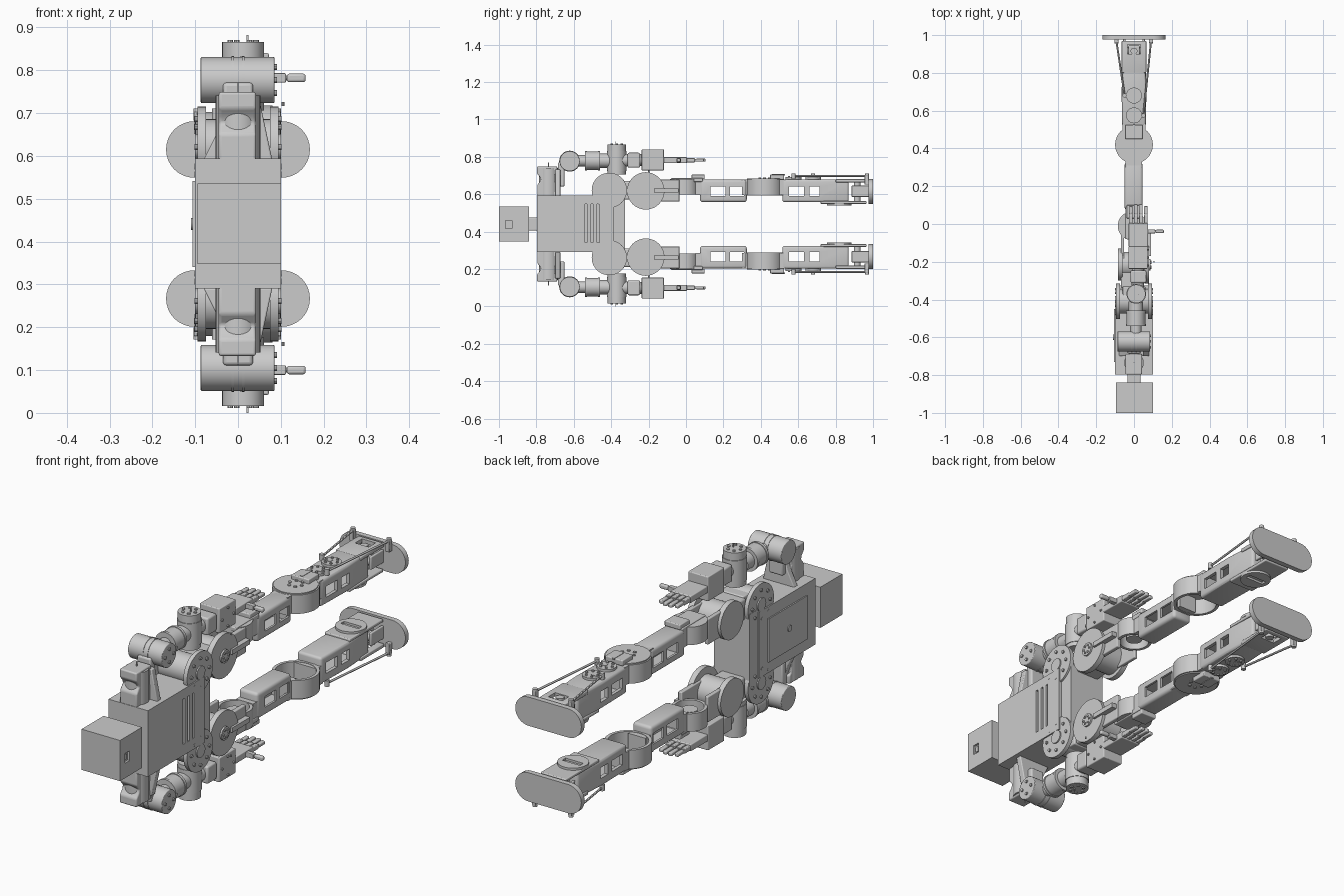
import bpy, bmesh, math
from mathutils import Vector, Matrix

if "Cube" in bpy.data.objects:
    bpy.data.objects.remove(bpy.data.objects["Cube"])

C = 0.441  # height of the symmetry plane; every part uses h = z - C


def finish(name, bm, mirror=True, bevel=0.0, cuts=()):
    bmesh.ops.recalc_face_normals(bm, faces=bm.faces)
    me = bpy.data.meshes.new(name)
    bm.to_mesh(me)
    bm.free()
    ob = bpy.data.objects.new(name, me)
    ob.location.z = C
    bpy.context.collection.objects.link(ob)
    if bevel:
        m = ob.modifiers.new("bevel", 'BEVEL')
        m.width, m.segments = bevel, 3
    for c in cuts:  # cut box-shaped windows, then drop the cutter
        cutter = box("cutter", *c, mirror=False)
        cutter.hide_render = True
        m = ob.modifiers.new("cut", 'BOOLEAN')
        m.operation, m.solver, m.object = 'DIFFERENCE', 'EXACT', cutter
        bpy.context.view_layer.objects.active = ob
        if bevel and "bevel" in ob.modifiers:
            bpy.ops.object.modifier_apply(modifier="bevel")
        bpy.ops.object.modifier_apply(modifier="cut")
        bpy.data.objects.remove(cutter)
    if mirror:
        m = ob.modifiers.new("mirror", 'MIRROR')
        m.use_axis = (False, False, True)
        m.use_mirror_merge = False
    return ob


def box(name, xs, ys, hs, mirror=True, bevel=0.0, cuts=()):
    bm = bmesh.new()
    mid = Vector([(a + b) / 2 for a, b in (xs, ys, hs)])
    size = [abs(b - a) for a, b in (xs, ys, hs)]
    bmesh.ops.create_cube(bm, size=1, matrix=Matrix.Translation(mid) @ Matrix.Diagonal((*size, 1)))
    return finish(name, bm, mirror, bevel, cuts)


def add_rod(bm, p, q, r, r2=None, seg=32):
    p, q = Vector(p), Vector(q)
    rot = (q - p).to_track_quat('Z', 'Y').to_matrix().to_4x4()
    bmesh.ops.create_cone(bm, cap_ends=True, segments=seg, radius1=r, radius2=r if r2 is None else r2,
                          depth=(q - p).length, matrix=Matrix.Translation((p + q) / 2) @ rot)


def rod(name, p, q, r, r2=None, seg=32, mirror=True, bevel=0.0, cuts=()):
    bm = bmesh.new()
    add_rod(bm, p, q, r, r2, seg)
    return finish(name, bm, mirror, bevel, cuts)


def prism(name, pts, axis, lo, hi, mirror=True, bevel=0.0, cuts=()):
    """Extrude an outline along x (y,h points), y (x,h points) or z (x,y points)."""
    place = {'x': lambda a, b, t: (t, a, b), 'y': lambda a, b, t: (a, t, b), 'z': lambda a, b, t: (a, b, t)}[axis]
    bm = bmesh.new()
    f = bm.faces.new([bm.verts.new(place(a, b, lo)) for a, b in pts])
    ext = bmesh.ops.extrude_face_region(bm, geom=[f])
    d = Vector(place(0, 0, hi - lo))
    bmesh.ops.translate(bm, vec=d, verts=[v for v in ext['geom'] if isinstance(v, bmesh.types.BMVert)])
    return finish(name, bm, mirror, bevel, cuts)


def cup(name, x, y, r, h0, h1, wall=0.014, a0=0.0, a1=360.0, floor=True):
    """Open ring (or arc of one) around the z axis, with an outer lid."""
    n, bm = 40, bmesh.new()
    full = a1 - a0 >= 360
    rings = []
    for i in range(n if full else n + 1):
        a = math.radians(a0 + (a1 - a0) * i / n)
        rings.append([bm.verts.new((x + k * math.cos(a), y + k * math.sin(a), h))
                      for k, h in ((r, h0), (r, h1), (r - wall, h1), (r - wall, h0))])
    for i in range(n):
        s, t = rings[i], rings[(i + 1) % len(rings)]
        for j in range(4):
            bm.faces.new((s[j], s[(j + 1) % 4], t[(j + 1) % 4], t[j]))
    if not full:
        bm.faces.new(rings[0])
        bm.faces.new(rings[-1])
    if floor:
        add_rod(bm, (x, y, h1 - 0.012), (x, y, h1), r - wall / 2, seg=40)
    return finish(name, bm)


def bolts(name, centre, ring, axis, depth=0.006, n=6, r=0.007):
    bm = bmesh.new()
    for i in range(n):
        a = 2 * math.pi * i / n
        u, v = ring * math.cos(a), ring * math.sin(a)
        off = Vector((0, u, v)) if axis == 'x' else Vector((u, v, 0))
        d = Vector((depth, 0, 0)) if axis == 'x' else Vector((0, 0, depth))
        p = Vector(centre) + off
        add_rod(bm, p - d, p + d, r, seg=10)
    finish(name, bm)


def stadium(half, r, c=(0, 0), n=16):
    return [(c[0] + s * (half - r) + r * math.cos(a), c[1] + r * math.sin(a))
            for s, st in ((1, -90), (-1, 90))
            for a in [math.radians(st + 180 * i / n) for i in range(n + 1)]]


# head, neck and torso
box("head", (-.095, .1), (-1, -.84), (-.093, .094), mirror=False,
    cuts=[((.09, .11), (-.965, -.93), (-.025, .02))])
box("head_sensor", (.085, .095), (-.955, -.94), (-.015, .01), mirror=False)
box("neck", (-.035, .035), (-.845, -.79), (-.036, .036), mirror=False, bevel=.006)
box("torso", (-.1, .1), (-.797, -.387), (-.151, .153), mirror=False,
    cuts=[((.085, .11), (y - .006, y + .006), (-.1, .108)) for y in (-.535, -.502, -.469)])
box("back_panel", (-.106, -.095), (-.73, -.45), (-.1, .1), mirror=False)
rod("back_button", (-.11, -.6, 0), (-.1, -.6, 0), .014, mirror=False)

# pelvis with hip yaw discs
box("pelvis", (-.095, .085), (-.395, -.325), (-.165, .165), mirror=False)
box("pelvis_wing", (-.06, .06), (-.385, -.33), (.16, .235), bevel=.006)
for s in (-1, 1):
    rod("pelvis_disc", (s * .075, -.41, .18), (s * .094, -.41, .18), .094, seg=48)
    rod("pelvis_hub", (s * .09, -.41, .18), (s * .1, -.41, .18), .03)
    bolts("pelvis_bolt", (s * .095, -.41, .18), .065, 'x', n=8)
rod("pelvis_motor", (-.08, -.41, .18), (.08, -.41, .18), .065)
box("hip_link", (-.07, .05), (-.34, -.24), (.13, .23), bevel=.01)

# hip roll joint
rod("hip_disc_front", (.055, -.215, .177), (.08, -.215, .177), .1, seg=48)
rod("hip_disc_back", (-.085, -.215, .177), (-.06, -.215, .177), .085, seg=48)
rod("hip_motor", (-.07, -.215, .177), (.06, -.215, .177), .068)
rod("hip_hub", (.075, -.215, .177), (.088, -.215, .177), .03)
bolts("hip_bolt", (.08, -.215, .177), .018, 'x', depth=.012, r=.005)
box("hip_bracket_front", (.045, .066), (-.215, -.035), (.12, .237), bevel=.004)
box("hip_rib", (.06, .09), (-.17, -.04), (.168, .19))
box("hip_bracket_back", (-.07, -.052), (-.215, -.06), (.12, .237), bevel=.004)

# hip pitch joint
cup("hip_pitch_cup", -.01, -.01, .076, .158, .24)
box("hip_pitch_arm", (-.045, .045), (-.08, .09), (.225, .245), bevel=.004)
box("hip_pitch_cap", (-.04, .04), (.03, .1), (.24, .264), bevel=.004)
rod("hip_pitch_core", (-.01, -.01, .17), (-.01, -.01, .235), .035)
rod("hip_side_cable_pin", (.105, -.2, .275), (.105, -.2, .285), .004, seg=8)

# thigh shell with windows
box("thigh", (-.05, .046), (.075, .325), (.117, .238), bevel=.014,
    cuts=[((-.04, .036), (.088, .312), (.127, .228)),
          ((-.2, .2), (.13, .21), (.15, .2)), ((-.2, .2), (.235, .31), (.15, .2))])
box("thigh_bridge", (-.045, .042), (.05, .085), (.155, .238))

# knee
cup("knee_cup", 0, .42, .1, .153, .239)
rod("knee_lid", (0, .42, .235), (0, .42, .244), .094, seg=48)
bolts("knee_bolt", (0, .42, .243), .03, 'z')
box("knee_link_upper", (-.045, .042), (.3, .36), (.155, .238))
box("knee_link_lower", (-.06, .06), (.485, .53), (.155, .238))
box("knee_cap", (-.045, .045), (.45, .525), (.238, .264), bevel=.004)
box("knee_fin", (-.006, .006), (.46, .53), (.26, .266))

# shin shell with windows
prism("shin", [(-.062, .515), (.062, .515), (.066, .7), (.058, .87), (-.058, .87), (-.066, .7)],
      'z', .117, .239, bevel=.012,
      cuts=[((-.048, .048), (.53, .86), (.127, .229)),
            ((-.2, .2), (.55, .63), (.15, .2)), ((-.2, .2), (.66, .715), (.15, .2))])

# ankle cranks and push rods
for x0, y0, x1, s in ((-.05, .68, -.093, -1), (.05, .575, .09, 1)):
    rod("crank_disc", (0, y0, .236), (0, y0, .25), .042)
    bolts("crank_bolt", (0, y0, .25), .028, 'z', r=.006)
    box("crank_arm", (0, x0), (y0 - .01, y0 + .01), (.244, .252))
    rod("push_rod", (x0, y0, .257), (x1, .968, .257), .005, seg=12)
    for x, y in ((x0, y0), (x1, .968)):
        rod("rod_end", (x, y, .242), (x, y, .27), .011, seg=14)
    box("foot_horn", (x1 - .01, x1 + .01), (.955, .978), (.21, .262), bevel=.003)

# ankle and foot
box("ankle_outer_plate", (-.065, .065), (.8, .97), (.222, .24), bevel=.004,
    cuts=[((-.035, .035), (.9, .95), (.2, .26))])
box("ankle_inner_plate", (-.064, .064), (.72, .965), (.108, .122), bevel=.004)
rod("ankle_inner_disc", (0, .82, .098), (0, .82, .11), .066, cuts=[((-.045, .045), (.81, .835), (.08, .109))])
rod("ankle_cross_pin", (-.05, .915, .174), (.05, .915, .174), .022)
rod("ankle_side_pin", (0, .915, .115), (0, .915, .235), .018)
box("ankle_block", (-.03, .03), (.885, .945), (.145, .205), bevel=.006)
for s in (-1, 1):
    box("ankle_ear", (s * .045, s * .058), (.885, .978), (.145, .205), bevel=.004)
prism("foot", stadium(.168, .066, (0, .174)), 'y', .976, 1.0)

# shoulder
prism("shoulder", [(-.795, .14), (-.69, .14), (-.685, .21), (-.705, .235), (-.7, .26), (-.688, .27),
                   (-.688, .308), (-.797, .308), (-.797, .27), (-.78, .25), (-.775, .235), (-.795, .21)],
      'x', -.045, .042, bevel=.006)
rod("shoulder_motor", (0, -.735, .15), (0, -.735, .3), .052)
box("shoulder_pin", (-.002, .002), (-.737, -.733), (.3, .328))
prism("shoulder_gusset", [(-.08, .15), (.08, .15), (.05, .29), (-.02, .3), (-.045, .22)], 'y', -.7, -.672, bevel=.004)
box("shoulder_arm_link", (-.035, .035), (-.685, -.65), (.2, .33), bevel=.008)

# upper arm and elbow
rod("upper_arm_motor", (-.087, -.622, .336), (.085, -.622, .336), .054, bevel=.003)
for x in (-.012, .012):
    rod("upper_arm_band", (x - .003, -.622, .336), (x + .003, -.622, .336), .056)
bolts("upper_arm_bolt", (.085, -.622, .336), .03, 'x', n=4)
rod("upper_arm_neck", (.01, -.58, .338), (.01, -.53, .338), .03)
rod("upper_arm_barrel", (.01, -.535, .338), (.01, -.47, .338), .05)
rod("upper_arm_collar", (.01, -.475, .338), (.01, -.41, .338), .038)
for y in (-.535, -.465):
    rod("upper_arm_flange", (.01, y - .006, .338), (.01, y + .006, .338), .053)
rod("elbow_motor", (.012, -.37, .265), (.012, -.37, .425), .049)
rod("elbow_rim", (.012, -.37, .284), (.012, -.37, .39), .052)
bolts("elbow_bolt", (.012, -.37, .424), .03, 'z')
box("elbow_pin", (.02, .024), (-.377, -.373), (.42, .441))

# forearm, wrist and palm
rod("forearm", (.02, -.34, .341), (.02, -.285, .341), .034)
box("wrist", (-.018, .065), (-.312, -.245), (.301, .381), bevel=.008)
rod("wrist_collar", (.022, -.26, .341), (.022, -.225, .341), .032)
box("hand_motor", (-.03, .072), (-.237, -.118), (.286, .399), bevel=.004)
bolts("hand_bolt", (.072, -.178, .342), .042, 'x', n=4, r=.005)
box("palm", (-.028, .074), (-.12, .005), (.325, .357), bevel=.004)

# fingers and thumb
for i in range(4):
    x = -.017 + i * .0265
    tip = .095 if i in (1, 2) else .085
    box("finger_base", (x - .0095, x + .0095), (0, .048), (.33, .352), bevel=.003)
    box("finger_tip", (x - .0095, x + .0095), (.052, tip + .01), (.333, .349), bevel=.004)
    rod("finger_joint", (x - .008, .05, .341), (x + .008, .05, .341), .007, seg=12)
box("thumb_base", (.07, .112), (-.05, -.028), (.33, .352), bevel=.003)
box("thumb_tip", (.114, .158), (-.048, -.03), (.331, .351), bevel=.006)
rod("thumb_joint", (.105, -.039, .341), (.122, -.039, .341), .006, seg=12)

# smooth the round parts, keep edges sharp
bpy.ops.object.select_all(action='SELECT')
bpy.context.view_layer.objects.active = bpy.data.objects["head"]
bpy.ops.object.shade_smooth_by_angle(angle=math.radians(30))
